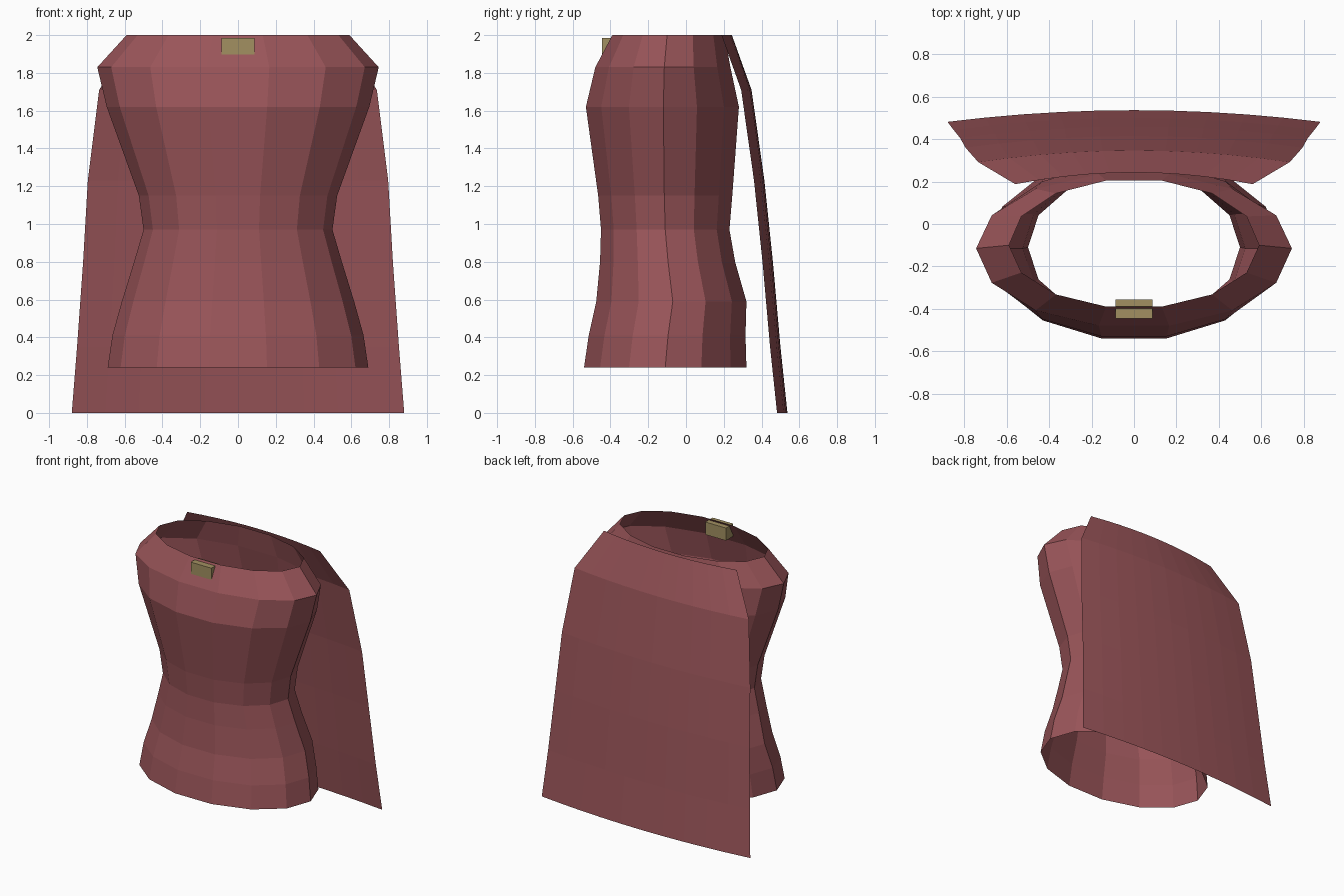
import bpy, bmesh, math

if "Cube" in bpy.data.objects:
    bpy.data.objects.remove(bpy.data.objects["Cube"])


def material(name, rgb):
    m = bpy.data.materials.new(name)
    m.diffuse_color = (*rgb, 1)
    m.use_nodes = True
    m.node_tree.nodes["Principled BSDF"].inputs["Base Color"].default_value = m.diffuse_color
    return m


red = material("dusty red", (0.32, 0.09, 0.1))
brass = material("dull brass", (0.36, 0.28, 0.12))


def grid_object(name, rows, closed, mat):
    """Skin a list of equal-length point rows with quads."""
    bm = bmesh.new()
    rings = [[bm.verts.new(p) for p in row] for row in rows]
    n = len(rings[0])
    for a, b in zip(rings, rings[1:]):
        for i in range(n if closed else n - 1):
            j = (i + 1) % n
            bm.faces.new((a[i], a[j], b[j], b[i]))
    me = bpy.data.meshes.new(name)
    bm.to_mesh(me)
    bm.free()
    me.materials.append(mat)
    ob = bpy.data.objects.new(name, me)
    bpy.context.collection.objects.link(ob)
    return ob


# Tunic: open 14-sided tube; each ring is z, half width, front y, side y, back y
SIDES = 14
tunic_rings = [
    (0.24, 0.69, -0.54, -0.11, 0.32),
    (0.41, 0.665, -0.515, -0.095, 0.315),
    (0.59, 0.615, -0.475, -0.07, 0.32),
    (0.80, 0.55, -0.455, -0.095, 0.26),
    (0.97, 0.50, -0.45, -0.11, 0.23),
    (1.15, 0.525, -0.465, -0.115, 0.245),
    (1.62, 0.695, -0.53, -0.12, 0.28),
    (1.83, 0.745, -0.48, -0.115, 0.235),
    (2.00, 0.59, -0.39, -0.10, 0.205),
]
flat = math.sin(math.tau * 3 / SIDES)  # height of the flat front and back sides
rows = []
for z, w, front, side, back in tunic_rings:
    row = []
    for i in range(SIDES):
        a = math.tau * i / SIDES
        depth = (back - side) if math.sin(a) > 0 else (side - front)
        row.append((w * math.cos(a), side + depth * math.sin(a) / flat, z))
    rows.append(row)
grid_object("tunic", rows, True, red)

# Cape: thin bowed sheet; each row is z, half width, y at the middle
COLUMNS, BOW = 10, 0.055
cape_rows = [
    (0.0, 0.88, 0.537),
    (0.35, 0.852, 0.50),
    (0.80, 0.82, 0.46),
    (1.23, 0.795, 0.415),
    (1.71, 0.735, 0.347),
    (2.0, 0.56, 0.243),
]
rows = []
for z, w, y in cape_rows:
    ts = [2 * i / COLUMNS - 1 for i in range(COLUMNS + 1)]
    rows.append([(-w * t, y - BOW * t * t, z) for t in ts])
grid_object("cape", rows, False, red)

# Clasp: small block at the front of the collar
bpy.ops.mesh.primitive_cube_add(size=1, location=(0, -0.401, 1.937))
clasp = bpy.context.object
clasp.name = "clasp"
clasp.scale = (0.174, 0.088, 0.096)
bpy.ops.object.transform_apply(location=False, rotation=False, scale=True)
clasp.data.materials.append(brass)
